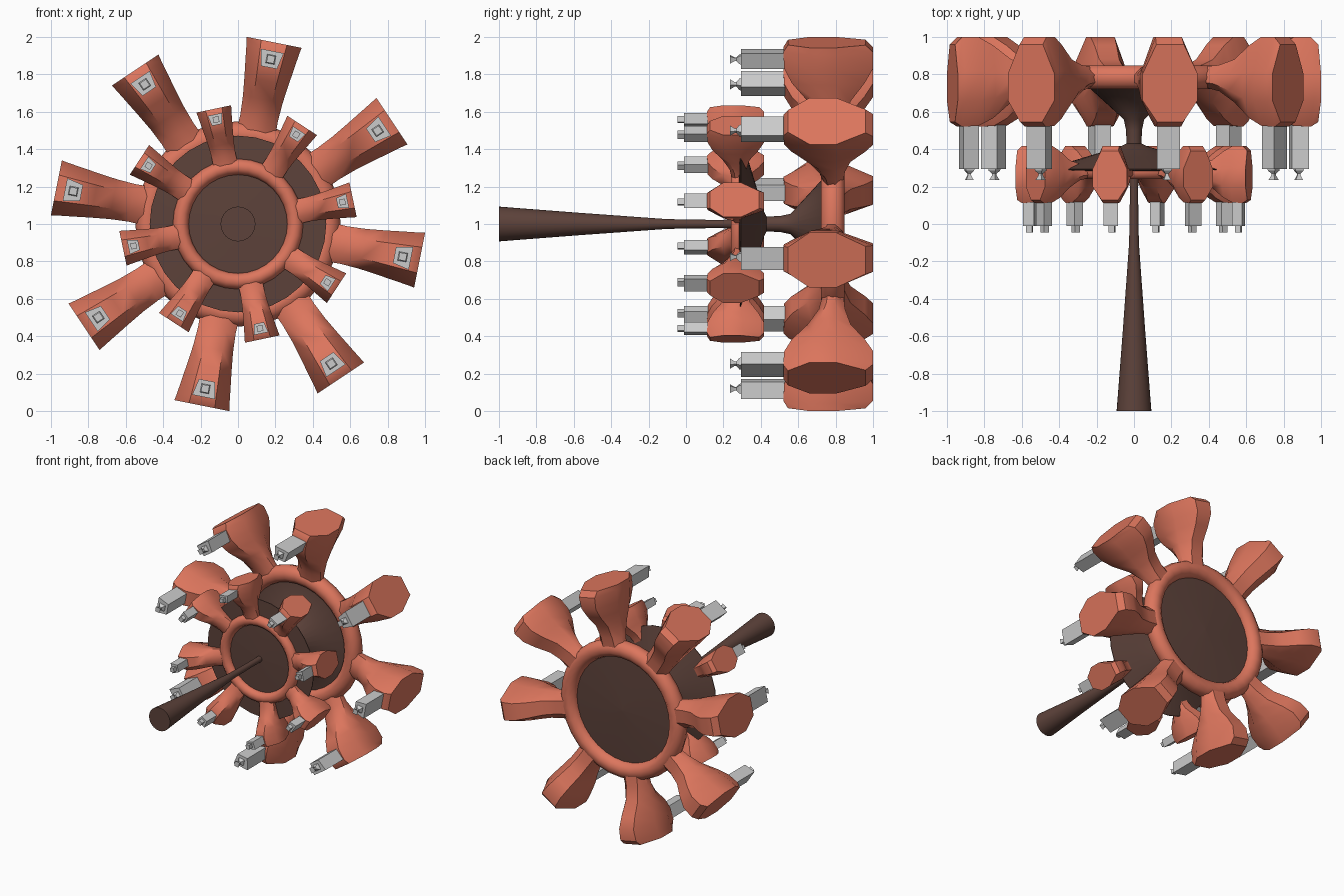
import bpy, bmesh, math
from mathutils import Vector

if "Cube" in bpy.data.objects:
    bpy.data.objects.remove(bpy.data.objects["Cube"])

CENTRE_Z = 1.0


def material(name, rgb):
    m = bpy.data.materials.new(name)
    m.diffuse_color = (*rgb, 1)
    m.use_nodes = True
    m.node_tree.nodes["Principled BSDF"].inputs["Base Color"].default_value = m.diffuse_color
    return m


CORAL = material("coral", (0.72, 0.18, 0.11))
BROWN = material("brown", (0.11, 0.055, 0.043))


def finish(bm, name, mat=None, angle=40):
    bmesh.ops.recalc_face_normals(bm, faces=bm.faces)
    me = bpy.data.meshes.new(name)
    bm.to_mesh(me)
    bm.free()
    ob = bpy.data.objects.new(name, me)
    bpy.context.collection.objects.link(ob)
    if mat:
        me.materials.append(mat)
    bpy.ops.object.select_all(action='DESELECT')
    ob.select_set(True)
    bpy.context.view_layer.objects.active = ob
    bpy.ops.object.shade_smooth_by_angle(angle=math.radians(angle))
    return ob


def loft(bm, rings):
    """Skin a list of point loops and cap both ends."""
    vs = [[bm.verts.new(p) for p in ring] for ring in rings]
    n = len(vs[0])
    for a, b in zip(vs, vs[1:]):
        for i in range(n):
            j = (i + 1) % n
            bm.faces.new((a[i], a[j], b[j], b[i]))
    bm.faces.new(vs[0])
    bm.faces.new(vs[-1])


def lathe(name, profile, n=32):
    """Spin (radius, y) points about the y axis."""
    bm = bmesh.new()
    loft(bm, [[(r * math.cos(2 * math.pi * i / n), y, CENTRE_Z + r * math.sin(2 * math.pi * i / n))
               for i in range(n)] for r, y in profile])
    finish(bm, name, BROWN)


def polar(angle):
    """Map (radial, tangential, y) to world space for a spoke at this angle."""
    c, s = math.cos(angle), math.sin(angle)
    return lambda r, t, y: Vector((r * c - t * s, y, CENTRE_Z + r * s + t * c))


def wheel(prefix, scale, back, base_deg, pod_y, tip):
    fy = lambda y: back - scale * (1 - y)
    angles = [math.radians(base_deg + 45 * k) for k in range(8)]

    # ring of round section
    bm = bmesh.new()
    n, m = 32, 10
    grid = []
    for i in range(n):
        p = polar(2 * math.pi * i / n)
        grid.append([bm.verts.new(p(scale * (0.482 + 0.067 * math.cos(2 * math.pi * j / m)), 0,
                                    fy(0.785 + 0.067 * math.sin(2 * math.pi * j / m)))) for j in range(m)])
    for i in range(n):
        for j in range(m):
            a, b = grid[i], grid[(i + 1) % n]
            k = (j + 1) % m
            bm.faces.new((a[j], b[j], b[k], a[k]))
    finish(bm, prefix + "_ring", CORAL, 60)

    # arms swelling to flat-ended heads: radius, half width, front y, back y
    sections = [(0.47, 0.105, 0.735, 0.84), (0.58, 0.102, 0.71, 0.85), (0.68, 0.108, 0.65, 0.88),
                (0.78, 0.12, 0.565, 0.955), (0.86, 0.131, 0.525, 1.0), (0.95, 0.143, 0.52, 1.0),
                (0.99, 0.15, 0.545, 0.96)]
    bm = bmesh.new()
    for ang in angles:
        p = polar(ang)
        rings = []
        for r, w, y0, y1 in sections:
            h = y1 - y0
            pts = [(-.47 * w, y0), (.47 * w, y0), (w, y0 + .28 * h), (w, y1 - .38 * h),
                   (.5 * w, y1), (-.5 * w, y1), (-w, y1 - .38 * h), (-w, y0 + .28 * h)]
            rings.append([p(scale * r, scale * t, fy(y)) for t, y in pts])
        loft(bm, rings)
    finish(bm, prefix + "_arms", CORAL, 40)

    # grey pods with small nozzles pointing forward
    bm = bmesh.new()
    for ang in angles:
        p = polar(ang)
        rc = 0.898 * scale
        a, b, c = 0.045 * scale, 0.043 * scale, 0.062 * scale
        loft(bm, [[p(rc - a, -b, y), p(rc - a, b, y), p(rc + a, c, y), p(rc + a, -c, y)]
                  for y in (fy(0.60), pod_y)])
        loft(bm, [[p(rc - s, -s, y), p(rc - s, s, y), p(rc + s, s, y), p(rc + s, -s, y)]
                  for s, y in tip])
    finish(bm, prefix + "_pods", None, 30)


wheel("rear", 1.0, 1.0, -11.25, 0.295,
      [(0.026, 0.31), (0.022, 0.285), (0.009, 0.27), (0.009, 0.26), (0.02, 0.235)])
wheel("front", 0.635, 0.417, 11.9, -0.01,
      [(0.016, 0.01), (0.016, -0.045)])

# tapered handle
lathe("handle", [(0.093, -1.0), (0.062, -0.6), (0.026, -0.1), (0.022, 0.15), (0.024, 0.3)])
# front disc with cone at its back
lathe("front_disc", [(0.02, 0.272), (0.27, 0.282), (0.472, 0.288), (0.472, 0.293),
                     (0.27, 0.355), (0.07, 0.416), (0.04, 0.43)])
# axle flaring into the rear disc
lathe("rear_disc", [(0.04, 0.40), (0.042, 0.50), (0.055, 0.56), (0.25, 0.738), (0.47, 0.765),
                    (0.46, 0.79), (0.01, 0.815)])
